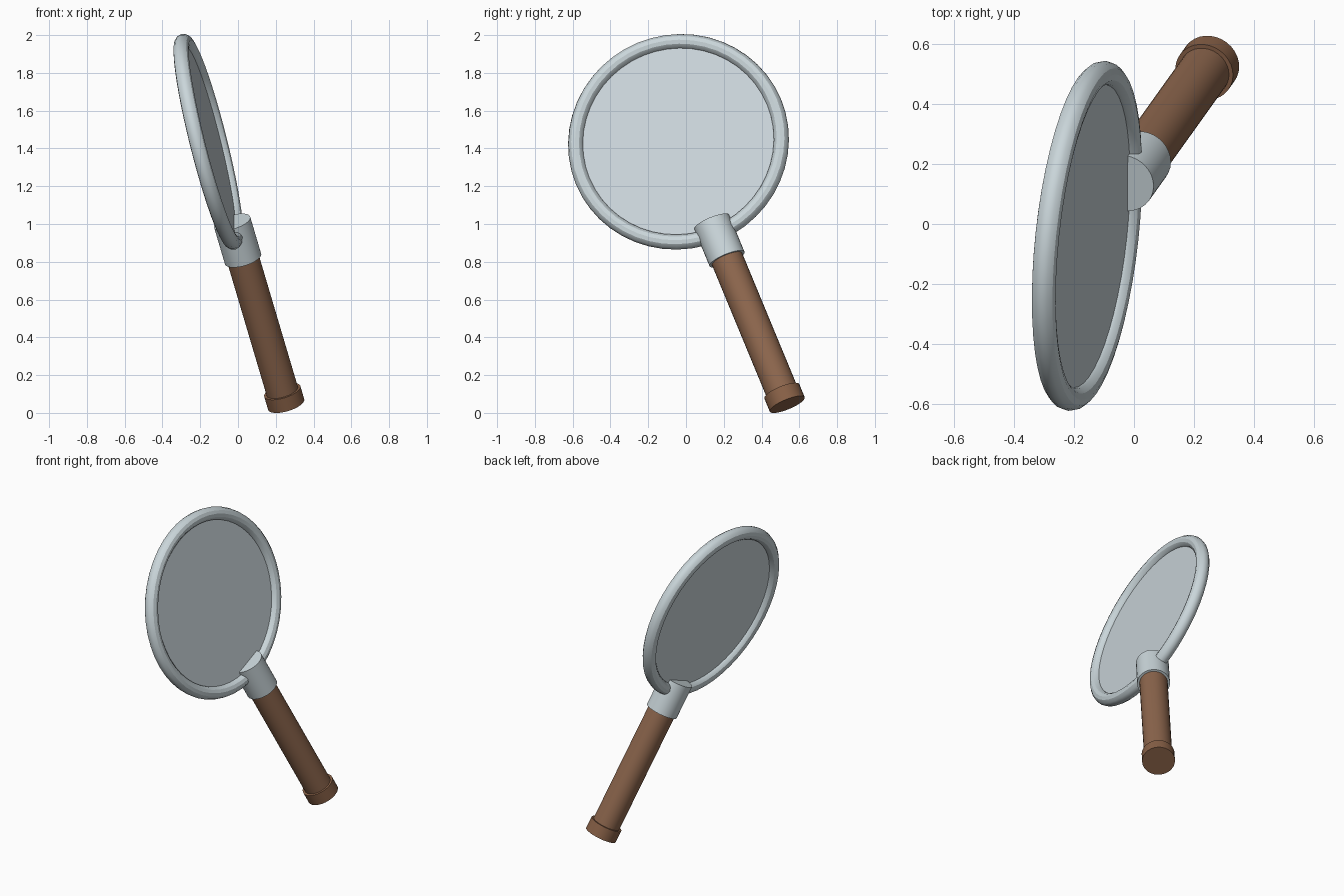
import bpy
from math import pi, radians
from mathutils import Matrix, Vector

cube = bpy.data.objects.get("Cube")
if cube:
    bpy.data.objects.remove(cube, do_unlink=True)

# Tilted frame: origin at the handle end, z along the handle, x across the lens
up = Vector((-0.264, -0.369, 0.891)).normalized()
face = Vector((0.959, -0.114, 0.26))
face = (face - up * face.dot(up)).normalized()
side = up.cross(face)
frame = Matrix.Translation((0.255, 0.536, 0.045)) @ Matrix((face, side, up)).transposed().to_4x4()
turn = Matrix.Rotation(pi / 2, 4, 'Y')

RING_RADIUS, TUBE, LENS_HEIGHT = 0.547, 0.041, 1.56


def material(name, rgb):
    mat = bpy.data.materials.new(name)
    mat.use_nodes = True
    mat.diffuse_color = (*rgb, 1)
    mat.node_tree.nodes["Principled BSDF"].inputs["Base Color"].default_value = (*rgb, 1)
    return mat


metal = material("pale metal", (0.59, 0.67, 0.70))
lens = material("lens grey", (0.60, 0.67, 0.71))
wood = material("brown wood", (0.27, 0.135, 0.075))
dark_wood = material("dark brown wood", (0.25, 0.12, 0.063))


def finish(name, mat, local):
    obj = bpy.context.object
    obj.name = name
    obj.data.materials.append(mat)
    obj.matrix_world = frame @ local
    bpy.ops.object.shade_smooth_by_angle(angle=radians(30))
    return obj


def rod(name, mat, radius, low, high):
    bpy.ops.mesh.primitive_cylinder_add(vertices=32, radius=radius, depth=high - low)
    return finish(name, mat, Matrix.Translation((0, 0, (low + high) / 2)))


# Handle, end cap and metal collar
rod("end_cap", dark_wood, 0.10, 0, 0.078)
rod("handle", wood, 0.086, 0.05, 0.90)
rod("collar", metal, 0.10, 0.864, 1.083)

# Round rim
lens_place = Matrix.Translation((0, 0, LENS_HEIGHT)) @ turn
bpy.ops.mesh.primitive_torus_add(major_radius=RING_RADIUS, minor_radius=TUBE,
                                 major_segments=48, minor_segments=12)
finish("rim", metal, lens_place)

# Thin lens disc
bpy.ops.mesh.primitive_cylinder_add(vertices=48, radius=RING_RADIUS, depth=0.02)
finish("lens", lens, lens_place)
